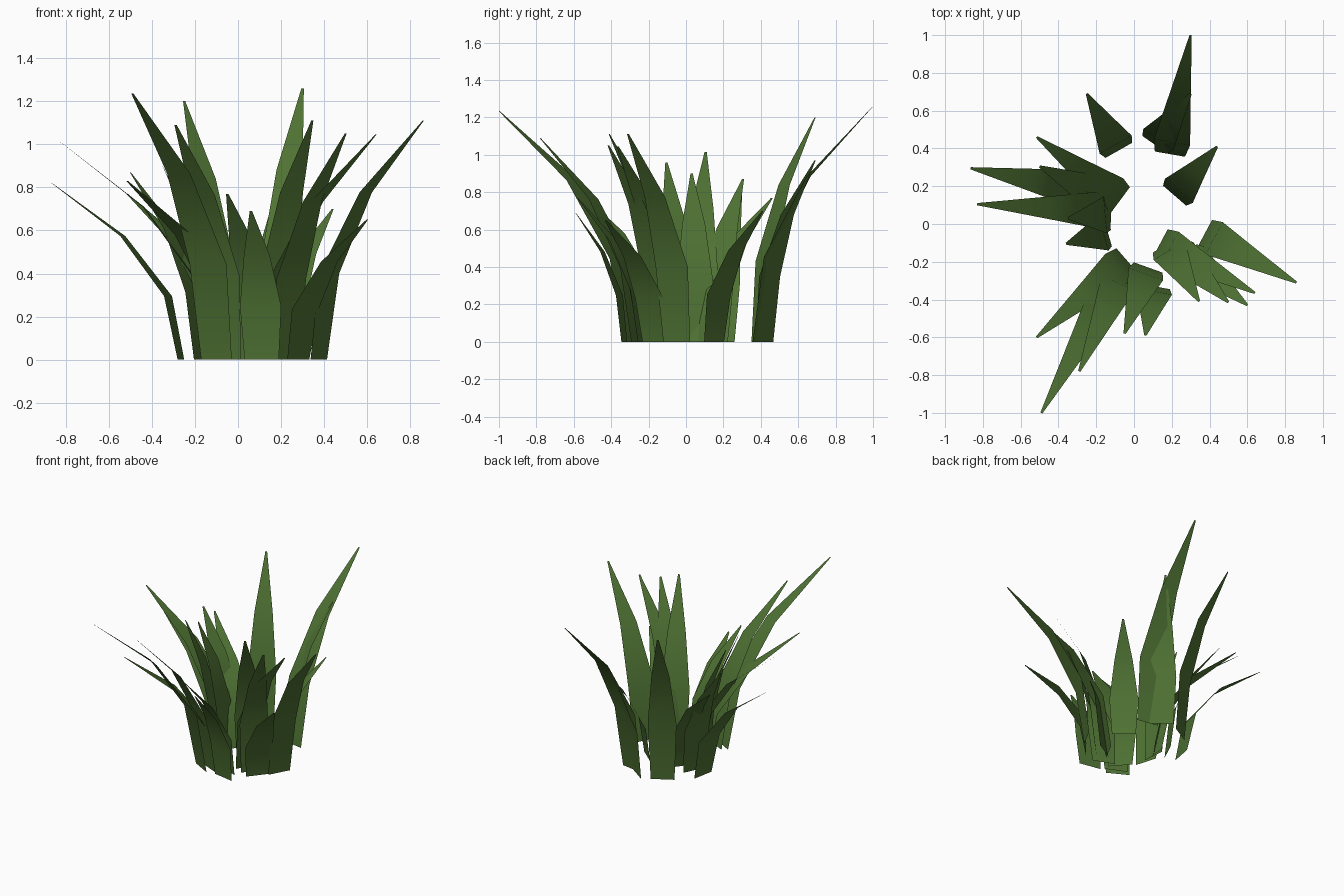
import bpy
from mathutils import Vector

# one flat leaf green for the whole clump
green = bpy.data.materials.new("leaf_green")
green.diffuse_color = (0.078, 0.17, 0.034, 1)

# profile of every blade: (outward fraction, height fraction, width fraction)
PROFILE = [(0, 0, 0.83), (0.10, 0.36, 1), (0.45, 0.70, 0.63), (1, 1, 0.06)]


def blade(name, base, tip, width=0.195):
    """Curved tapering single-sheet blade from a ground point to its tip."""
    b, t = Vector((*base, 0)), Vector(tip)
    out = Vector((t.x - b.x, t.y - b.y, 0))
    side = Vector((-out.y, out.x, 0)).normalized()
    verts = []
    for r, h, w in PROFILE:
        c = b + out * r + Vector((0, 0, t.z * h))
        verts += [c - side * width * w / 2, c + side * width * w / 2]
    faces = [(2 * i, 2 * i + 1, 2 * i + 3, 2 * i + 2) for i in range(3)]
    me = bpy.data.meshes.new(name)
    me.from_pydata(verts, [], faces)
    me.materials.append(green)
    for p in me.polygons:
        p.use_smooth = True
    ob = bpy.data.objects.new(name, me)
    bpy.context.collection.objects.link(ob)


# blades grouped by side: base (x, y), tip (x, y, z)
GROUPS = {
    "back_blade": [
        ((0.19, 0.37), (0.30, 1.00, 1.26)),
        ((0.11, 0.42), (0.30, 0.69, 0.97)),
        ((-0.08, 0.39), (-0.25, 0.69, 1.20)),
        ((0.215, 0.15), (0.44, 0.41, 0.70)),
    ],
    "left_blade": [
        ((-0.07, 0.13), (-0.515, 0.46, 0.77)),
        ((-0.265, 0.18), (-0.865, 0.295, 0.82)),
        ((-0.12, 0.07), (-0.83, 0.105, 1.015)),
        ((-0.17, 0.15), (-0.50, 0.305, 0.87)),
        ((-0.13, 0.05), (-0.35, 0.03, 0.90)),
        ((-0.14, -0.04), (-0.36, -0.105, 0.96)),
    ],
    "front_blade": [
        ((-0.04, -0.19), (-0.515, -0.60, 0.83)),
        ((-0.10, -0.29), (-0.49, -1.00, 1.235)),
        ((-0.06, -0.26), (-0.29, -0.78, 1.09)),
        ((0.075, -0.23), (-0.05, -0.58, 0.77)),
        ((0.11, -0.33), (0.06, -0.59, 0.69)),
    ],
    "right_blade": [
        ((0.17, -0.11), (0.345, -0.41, 1.11)),
        ((0.22, -0.14), (0.50, -0.415, 1.05)),
        ((0.14, -0.10), (0.64, -0.365, 1.045)),
        ((0.28, -0.17), (0.60, -0.43, 0.65)),
        ((0.375, -0.05), (0.86, -0.31, 1.11)),
    ],
}
for name, blades in GROUPS.items():
    for i, (base, tip) in enumerate(blades):
        blade(f"{name}_{i + 1}", base, tip)
